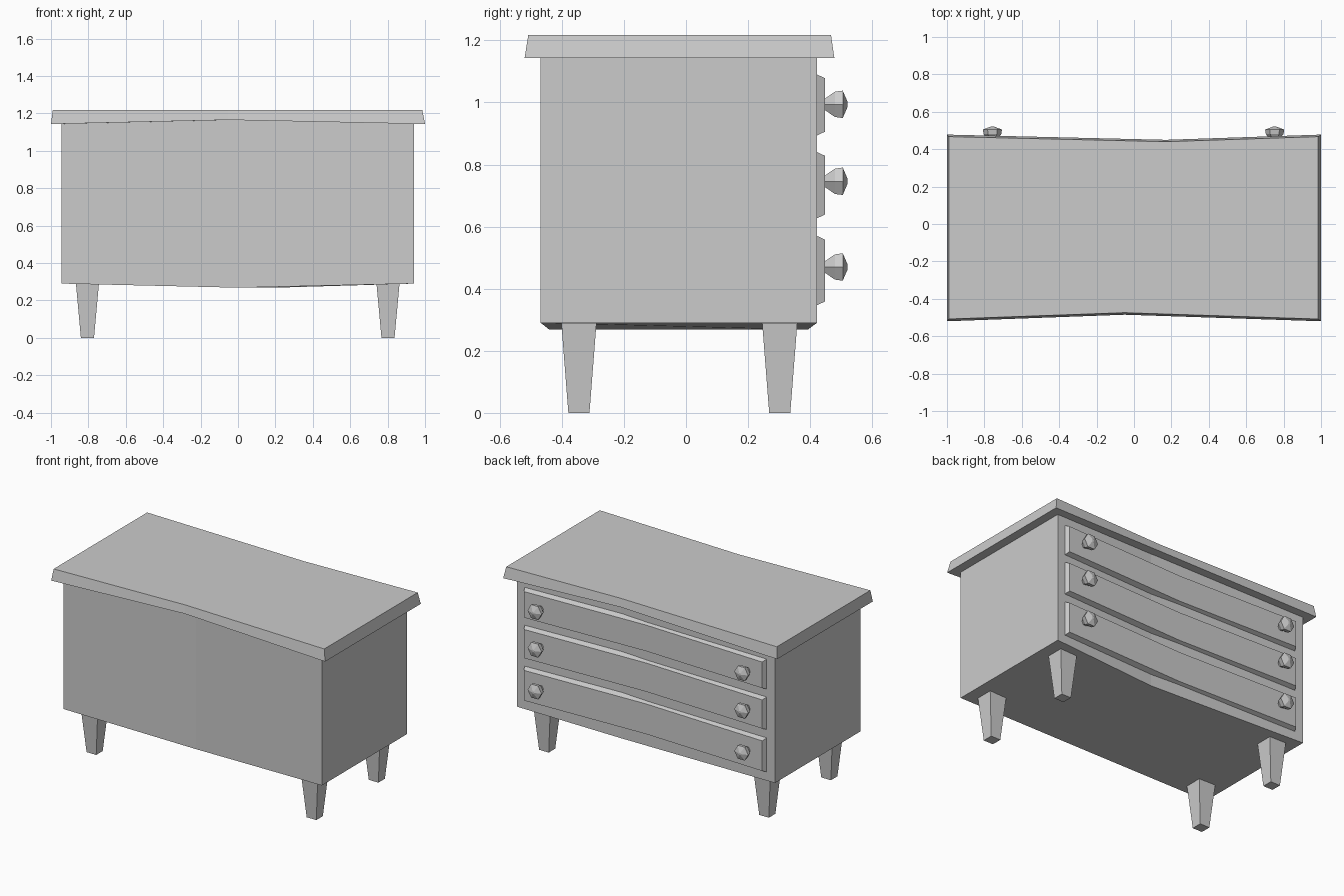
import bpy, bmesh
from math import cos, sin, pi

if "Cube" in bpy.data.objects:
    bpy.data.objects.remove(bpy.data.objects["Cube"])


def loft(name, rings):
    """Closed solid skinned through rings that share a vertex count."""
    bm = bmesh.new()
    vr = [[bm.verts.new(p) for p in r] for r in rings]
    n = len(vr[0])
    for a, b in zip(vr, vr[1:]):
        for i in range(n):
            j = (i + 1) % n
            bm.faces.new((a[i], a[j], b[j], b[i]))
    bm.faces.new(vr[0][::-1])
    bm.faces.new(vr[-1])
    bmesh.ops.recalc_face_normals(bm, faces=bm.faces)
    me = bpy.data.meshes.new(name)
    bm.to_mesh(me)
    bm.free()
    ob = bpy.data.objects.new(name, me)
    bpy.context.collection.objects.link(ob)
    return ob


def waisted(x0, x1, y0, y1, z, front_mid, back_mid, z_mid):
    """Rectangle whose long edges are kinked inward near the middle."""
    return [(x0, y0, z), (*front_mid, z_mid), (x1, y0, z),
            (x1, y1, z), (*back_mid, z_mid), (x0, y1, z)]


# Cabinet body, sagging slightly in the middle
loft("body", [
    waisted(-0.945, 0.94, -0.468, 0.422, 0.29, (0, -0.44), (0.2, 0.392), 0.268),
    waisted(-0.945, 0.94, -0.468, 0.422, 1.15, (0, -0.44), (0.2, 0.392), 1.175)])

# Flared top board
loft("top_board", [
    waisted(-1, 1, -0.52, 0.478, 1.143, (-0.05, -0.485), (0.17, 0.45), 1.165),
    waisted(-0.99, 0.985, -0.508, 0.467, 1.218, (-0.05, -0.474), (0.17, 0.44), 1.218)])


# Tapered square legs
def square(cx, cy, z, hx, hy):
    return [(cx + sx * hx, cy + sy * hy, z)
            for sx, sy in ((-1, -1), (1, -1), (1, 1), (-1, 1))]


for side, cx in (("left", -0.805), ("right", 0.802)):
    for end, cy in (("front", -0.345), ("back", 0.302)):
        loft(f"{end}_{side}_leg", [square(cx, cy, 0, 0.035, 0.034),
                                   square(cx, cy, 0.295, 0.062, 0.057)])


# Drawer fronts with bevelled edges, following the concave back
def panel(hx, z0, z1, y, y_mid):
    return [(-hx, y, z0), (0, y_mid, z0), (hx, y, z0),
            (hx, y, z1), (0, y_mid, z1), (-hx, y, z1)]


# Faceted six-sided knobs
KNOB = [(0.435, 0.022), (0.448, 0.022), (0.48, 0.047), (0.505, 0.051), (0.521, 0.008)]


def knob_ring(cx, cz, y, r):
    return [(cx + r * cos(i * pi / 3), y, cz + r * sin(i * pi / 3)) for i in range(6)]


for label, z0, z1, kz in (("bottom", 0.345, 0.572, 0.47),
                          ("middle", 0.625, 0.842, 0.746),
                          ("top", 0.892, 1.092, 0.994)):
    loft(f"{label}_drawer", [panel(0.885, z0, z1, 0.418, 0.385),
                             panel(0.87, z0 + 0.014, z1 - 0.014, 0.448, 0.418)])
    for side, kx in (("left", -0.757), ("right", 0.752)):
        loft(f"{label}_{side}_knob", [knob_ring(kx, kz, y, r) for y, r in KNOB])
